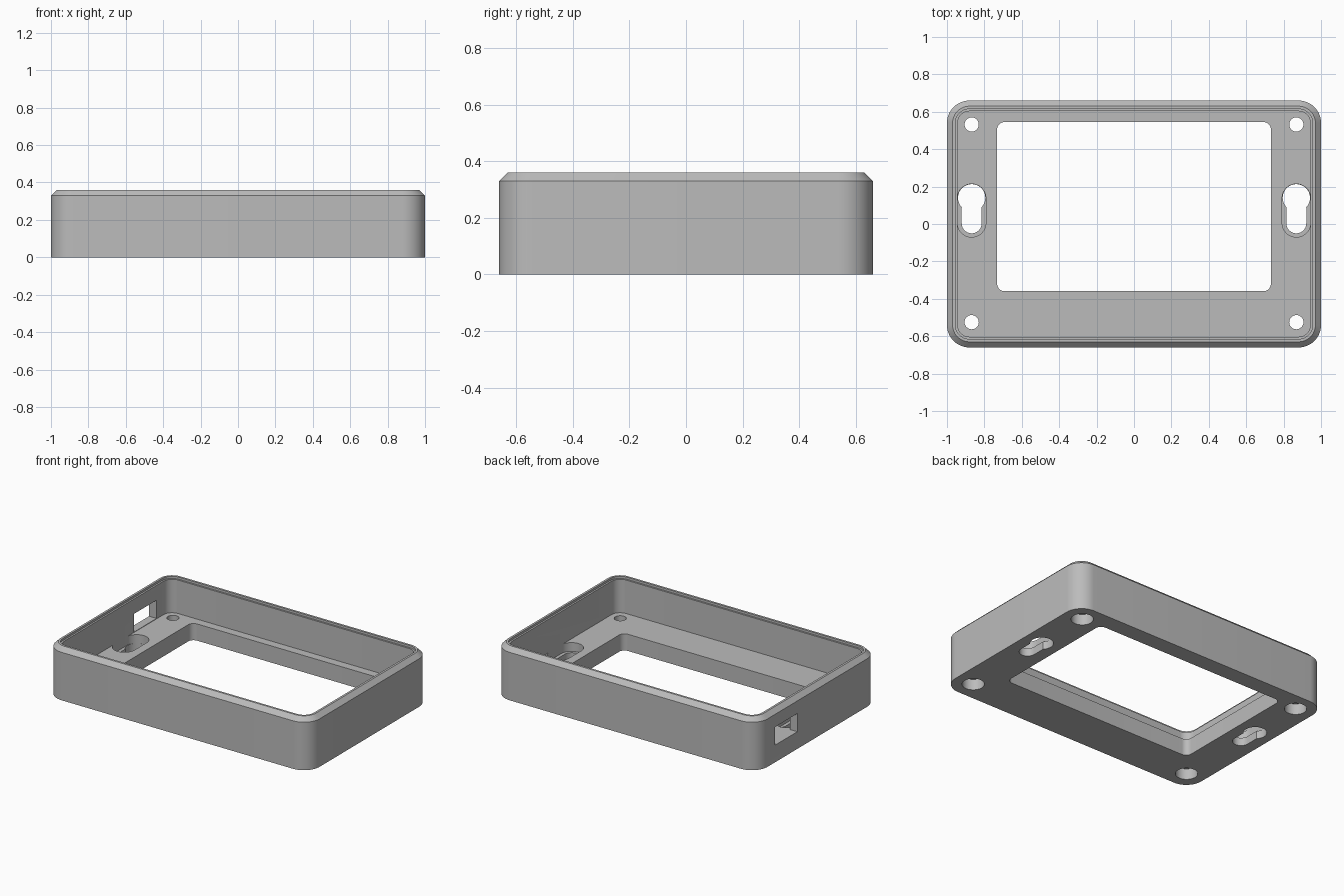
import bpy, bmesh, math

cube = bpy.data.objects.get("Cube")
if cube:
    bpy.data.objects.remove(cube, do_unlink=True)

FLOOR = 0.115
HALF_X, HALF_Y, CORNER = 1.0, 0.66, 0.12

grey = bpy.data.materials.new("plain_grey")
grey.use_nodes = True
grey.diffuse_color = (0.5, 0.5, 0.5, 1)
grey.node_tree.nodes["Principled BSDF"].inputs["Base Color"].default_value = (0.5, 0.5, 0.5, 1)


def rounded(cx, cy, hx, hy, r, steps=12):
    """Outline of a rounded rectangle; equal half sizes and radius give a circle."""
    pts = []
    for i, (sx, sy) in enumerate(((1, 1), (-1, 1), (-1, -1), (1, -1))):
        for k in range(steps + 1):
            a = math.pi / 2 * (i + k / steps)
            pts.append((cx + sx * (hx - r) + r * math.cos(a),
                        cy + sy * (hy - r) + r * math.sin(a)))
    return pts


def loft(name, levels):
    """Closed solid through a list of (outline, height) rings."""
    bm = bmesh.new()
    rings = [[bm.verts.new((x, y, z)) for x, y in pts] for pts, z in levels]
    n = len(rings[0])
    for a, b in zip(rings, rings[1:]):
        for i in range(n):
            j = (i + 1) % n
            bm.faces.new((a[i], a[j], b[j], b[i]))
    bm.faces.new(rings[0][::-1])
    bm.faces.new(rings[-1])
    bmesh.ops.remove_doubles(bm, verts=bm.verts, dist=1e-5)
    bmesh.ops.recalc_face_normals(bm, faces=bm.faces)
    mesh = bpy.data.meshes.new(name)
    bm.to_mesh(mesh)
    bm.free()
    mesh.materials.append(grey)
    obj = bpy.data.objects.new(name, mesh)
    bpy.context.collection.objects.link(obj)
    return obj


def cut(target, pts, z0, z1):
    """Subtract an upright prism from the target."""
    cutter = loft("cutter", [(pts, z0), (pts, z1)])
    cutter.hide_render = True
    mod = target.modifiers.new("cut", "BOOLEAN")
    mod.operation = "DIFFERENCE"
    mod.solver = "EXACT"
    mod.object = cutter
    bpy.context.view_layer.objects.active = target
    bpy.ops.object.modifier_apply(modifier=mod.name)
    bpy.data.objects.remove(cutter, do_unlink=True)


# Open tray: outer wall, chamfered rim, small inner ledge, floor
section = [(0, 0), (0, 0.33), (0.03, 0.36), (0.045, 0.36),
           (0.045, 0.345), (0.057, 0.345), (0.057, FLOOR)]
tray = loft("enclosure_tray", [
    (rounded(0, 0, HALF_X - d, HALF_Y - d, CORNER - d), z) for d, z in section])

# Display window
cut(tray, rounded(0, 0.093, 0.732, 0.452, 0.04), -0.1, 0.2)

for side in (-1, 1):
    x = side * 0.868
    # Screw holes, counterbored from below
    for y in (0.532, -0.525):
        cut(tray, rounded(x, y, 0.038, 0.038, 0.038, 8), -0.1, 0.2)
        cut(tray, rounded(x, y, 0.07, 0.07, 0.07, 8), -0.1, 0.075)
    # Keyhole hanger with a recess for the screw head
    cut(tray, rounded(x, 0.072, 0.076, 0.142, 0.076), 0.055, 0.2)
    cut(tray, rounded(x, 0.14, 0.073, 0.073, 0.073), -0.1, 0.08)
    cut(tray, rounded(x, 0.045, 0.053, 0.095, 0.053), -0.1, 0.08)

# Cable port through one short wall
cut(tray, rounded(-1, 0.34, 0.15, 0.122, 0.001, 1), FLOOR + 0.003, 0.243)

# Smooth the rounded corners, keep the edges crisp
bpy.ops.object.select_all(action="DESELECT")
tray.select_set(True)
bpy.context.view_layer.objects.active = tray
bpy.ops.object.shade_smooth_by_angle(angle=math.radians(30))
